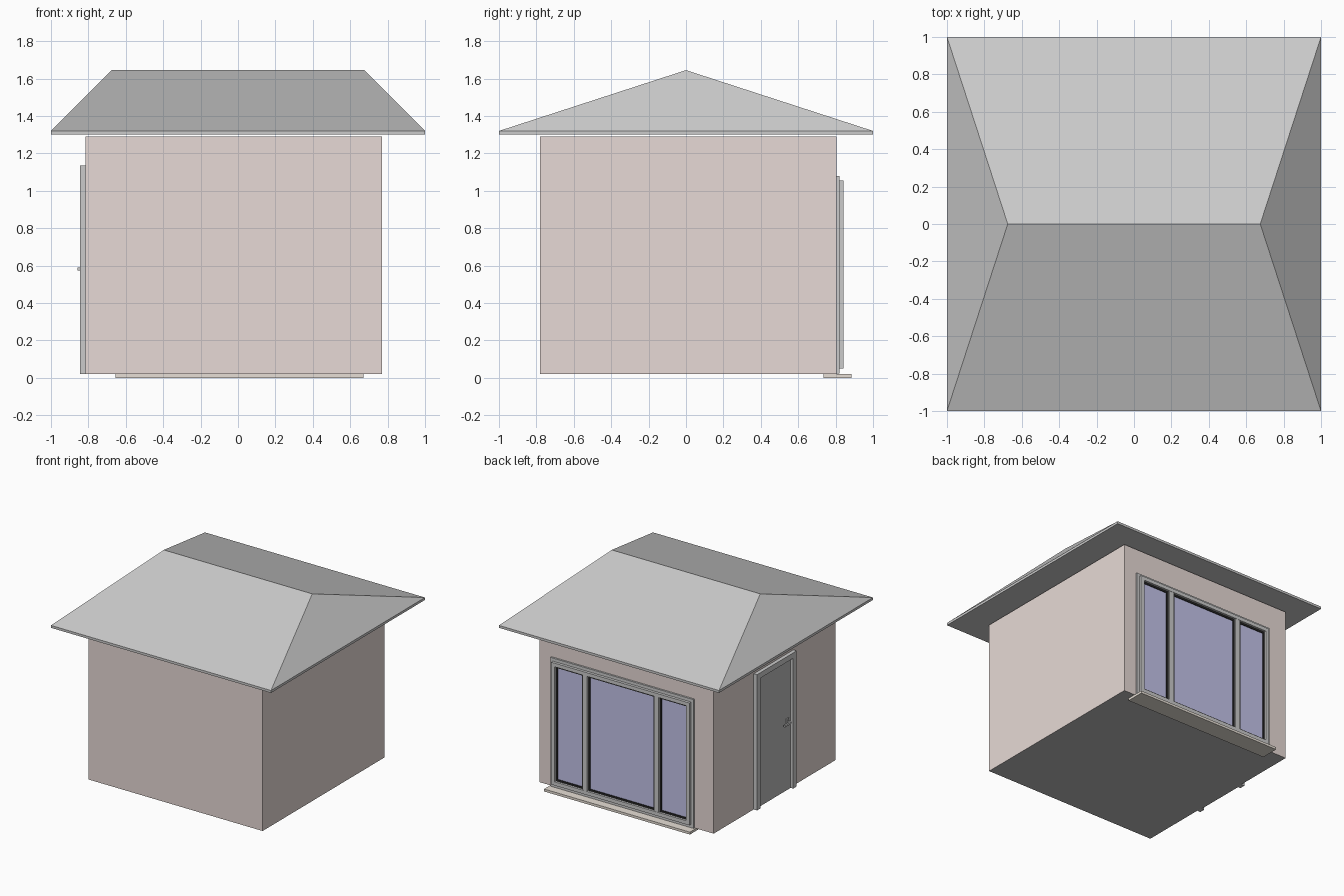
import bpy, bmesh

if "Cube" in bpy.data.objects:
    bpy.data.objects.remove(bpy.data.objects["Cube"])

def material(name, rgb):
    m = bpy.data.materials.new(name)
    m.diffuse_color = (*rgb, 1)
    m.use_nodes = True
    m.node_tree.nodes["Principled BSDF"].inputs["Base Color"].default_value = m.diffuse_color
    return m

WALL = material("wall_plaster", (0.80, 0.70, 0.67))
STONE = material("sill_stone", (0.80, 0.74, 0.67))
GREY = material("roof_grey", (0.55, 0.55, 0.55))
DARK = material("floor_grey", (0.50, 0.50, 0.50))
FRAME = material("frame_grey", (0.66, 0.67, 0.65))
GLASS = material("glass_blue", (0.55, 0.55, 0.82))
BLACK = material("gasket_black", (0.02, 0.02, 0.02))

def mesh_object(name, verts, faces, mat):
    me = bpy.data.meshes.new(name)
    me.from_pydata(verts, [], faces)
    bm = bmesh.new()
    bm.from_mesh(me)
    bmesh.ops.recalc_face_normals(bm, faces=bm.faces)
    bm.to_mesh(me)
    bm.free()
    me.materials.append(mat)
    ob = bpy.data.objects.new(name, me)
    bpy.context.collection.objects.link(ob)
    return ob

def box(name, x, y, z, mat):
    verts = [(a, b, c) for a in x for b in y for c in z]
    faces = [(0, 1, 3, 2), (4, 6, 7, 5), (0, 4, 5, 1),
             (2, 3, 7, 6), (0, 2, 6, 4), (1, 5, 7, 3)]
    return mesh_object(name, verts, faces, mat)

def border(name, x, y, z, w, mat):
    """Rectangular frame in the xz plane, bars of width w."""
    box(name + "_left", (x[0], x[0] + w), y, z, mat)
    box(name + "_right", (x[1] - w, x[1]), y, z, mat)
    box(name + "_bottom", (x[0] + w, x[1] - w), y, (z[0], z[0] + w), mat)
    box(name + "_top", (x[0] + w, x[1] - w), y, (z[1] - w, z[1]), mat)

# Walls with a grey underside
walls = box("walls", (-0.815, 0.77), (-0.78, 0.805), (0.02, 1.29), WALL)
walls.data.materials.append(DARK)
for p in walls.data.polygons:
    if p.normal.z < -0.5:
        p.material_index = 1

# Hipped roof with a thin eave edge
rim = [(-1, -1), (1, -1), (1, 1), (-1, 1)]
verts = [(x, y, z) for z in (1.30, 1.32) for x, y in rim]
verts += [(-0.675, 0, 1.645), (0.675, 0, 1.645)]
faces = [(0, 3, 2, 1)] + [(i, (i + 1) % 4, (i + 1) % 4 + 4, i + 4) for i in range(4)]
faces += [(4, 5, 9, 8), (5, 6, 9), (6, 7, 8, 9), (7, 4, 8)]
mesh_object("roof", verts, faces, GREY)

# Window on the back wall
CX = 0.0075
box("window_sill", (CX - 0.6625, CX + 0.6625), (0.735, 0.885), (0, 0.02), STONE)
border("window_trim", (CX - 0.65, CX + 0.65), (0.80, 0.82), (0.022, 1.08), 0.035, FRAME)
border("window_frame", (CX - 0.628, CX + 0.628), (0.80, 0.842), (0.05, 1.055), 0.03, FRAME)
for side in (-1, 1):
    m = CX + side * 0.325
    box("window_mullion", (m - 0.022, m + 0.022), (0.80, 0.84), (0.08, 1.025), FRAME)

# Panes with black gaskets
for name, c, h in (("left", -0.4725, 0.1255), ("middle", 0, 0.303), ("right", 0.4725, 0.1255)):
    x = (CX + c - h, CX + c + h)
    border("gasket_" + name, x, (0.80, 0.824), (0.08, 1.025), 0.015, BLACK)
    box("pane_" + name, (x[0] + 0.015, x[1] - 0.015), (0.80, 0.818), (0.095, 1.01), GLASS)

# Door frame and leaf on the left wall
D0, D1, TOP = -0.23, 0.285, 1.135
for name, y in (("front", (D0, D0 + 0.045)), ("back", (D1 - 0.045, D1))):
    box("door_jamb_" + name, (-0.845, -0.81), y, (0.02, TOP), FRAME)
box("door_header", (-0.845, -0.81), (D0 + 0.045, D1 - 0.045), (TOP - 0.045, TOP), FRAME)
box("door_leaf", (-0.822, -0.81), (D0 + 0.045, D1 - 0.045), (0.02, TOP - 0.045), DARK)

# Door handle
box("handle_plate", (-0.83, -0.82), (-0.155, -0.125), (0.555, 0.61), FRAME)
box("handle_stem", (-0.858, -0.83), (-0.146, -0.132), (0.573, 0.589), FRAME)
box("handle_lever", (-0.858, -0.846), (-0.132, -0.06), (0.573, 0.589), FRAME)
